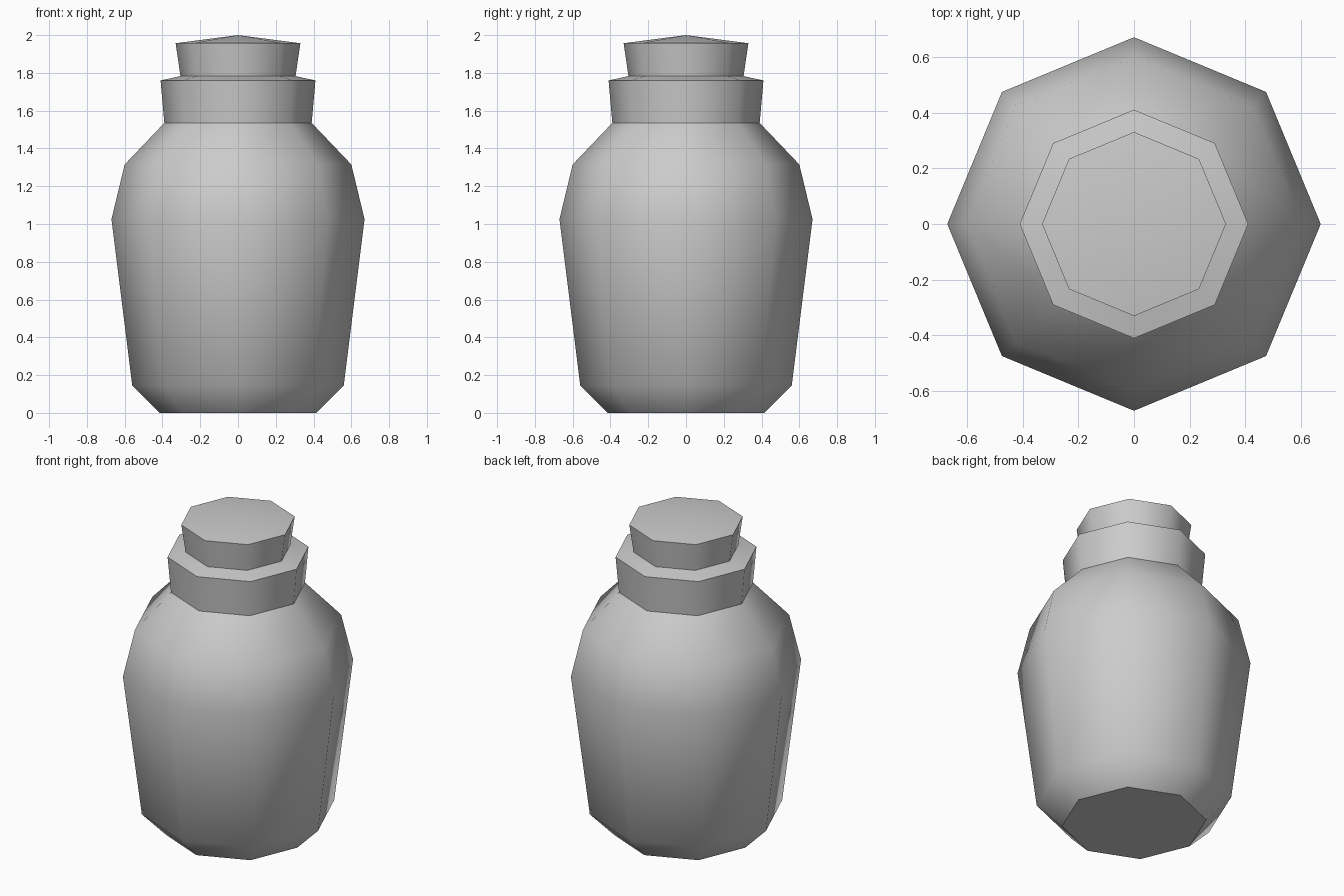
import bpy
import bmesh
from math import cos, sin, tau

SIDES = 8

cube = bpy.data.objects.get("Cube")
if cube:
    bpy.data.objects.remove(cube, do_unlink=True)

grey = bpy.data.materials.new("plain grey")
grey.use_nodes = True
colour = (0.6, 0.6, 0.6, 1)
grey.diffuse_color = colour
grey.node_tree.nodes["Principled BSDF"].inputs["Base Color"].default_value = colour


def lathe(name, profile, sharp_rings, tip=None, floor=False):
    """Turn an outline of (radius, height) into an eight-sided smooth part."""
    bm = bmesh.new()
    rings = [[bm.verts.new((r * cos(tau * i / SIDES), r * sin(tau * i / SIDES), z))
              for i in range(SIDES)] for r, z in profile]
    apex = bm.verts.new((0, 0, tip)) if tip else None
    for i in range(SIDES):
        j = (i + 1) % SIDES
        for low, high in zip(rings, rings[1:]):
            bm.faces.new((low[i], low[j], high[j], high[i]))
        if apex:
            bm.faces.new((rings[-1][i], rings[-1][j], apex))
    if floor:
        bm.faces.new(rings[0][::-1])
    for face in bm.faces:
        face.smooth = True
    # Crisp rims, soft sides
    for k in sharp_rings:
        for i in range(SIDES):
            edge = bm.edges.get((rings[k][i], rings[k][(i + 1) % SIDES]))
            edge.smooth = False
    mesh = bpy.data.meshes.new(name)
    bm.to_mesh(mesh)
    bm.free()
    mesh.materials.append(grey)
    obj = bpy.data.objects.new(name, mesh)
    bpy.context.collection.objects.link(obj)
    return obj


# Rounded jar body with a flat base
lathe("jar_body",
      [(0.415, 0), (0.56, 0.145), (0.67, 1.025), (0.6, 1.315), (0.39, 1.535)],
      sharp_rings=[0], floor=True)

# Flared neck collar with a slightly sloping rim
lathe("neck_collar", [(0.39, 1.535), (0.41, 1.76), (0.305, 1.783)], sharp_rings=[1])

# Flared stopper with a shallow pointed top
lathe("stopper", [(0.305, 1.783), (0.33, 1.957)], sharp_rings=[1], tip=2.0)
